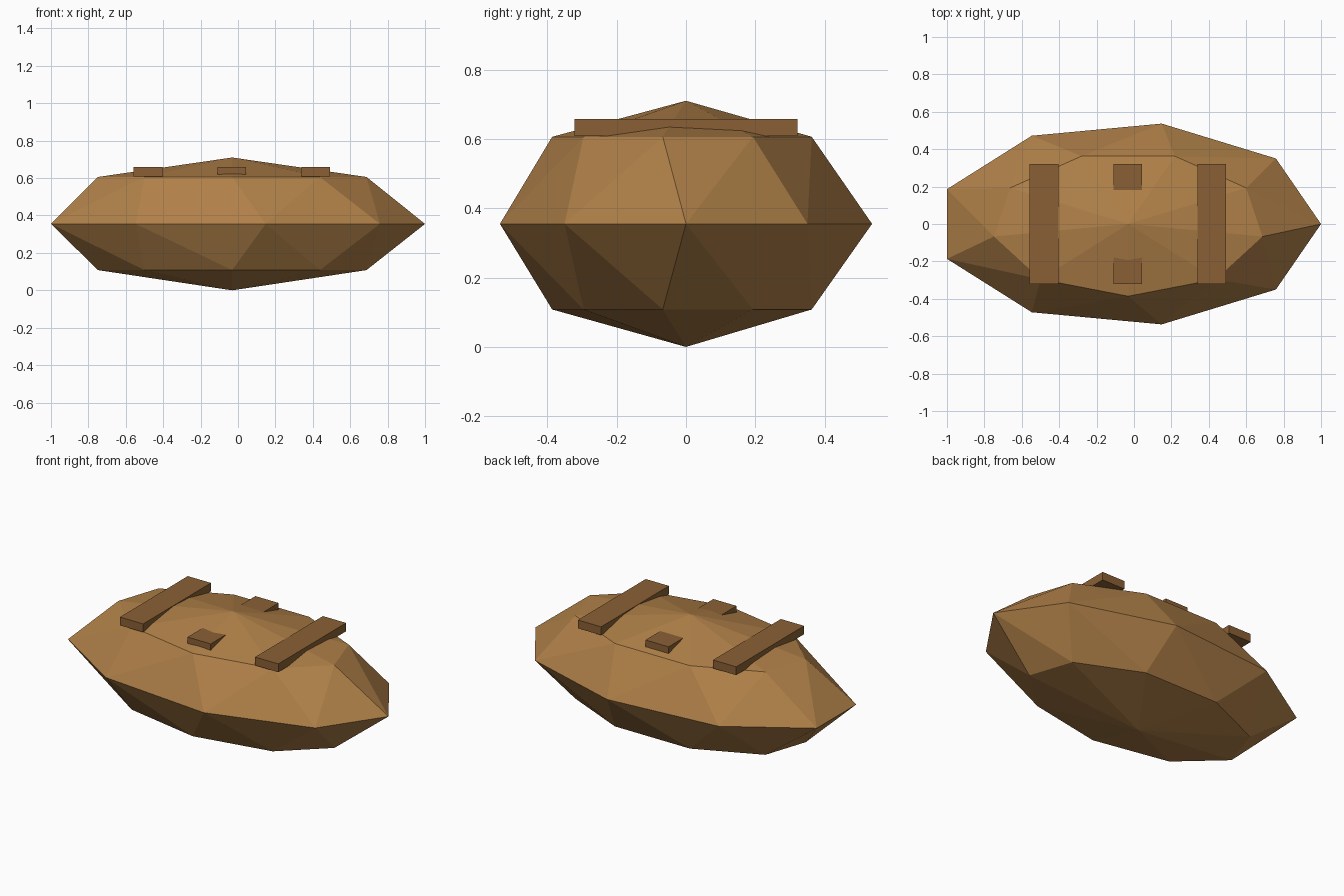
import bpy
import bmesh
from math import cos, sin, radians

cube = bpy.data.objects.get("Cube")
if cube:
    bpy.data.objects.remove(cube)


def make_material(name, color):
    mat = bpy.data.materials.new(name)
    mat.use_nodes = True
    mat.diffuse_color = color
    mat.node_tree.nodes["Principled BSDF"].inputs["Base Color"].default_value = color
    return mat


def add_object(name, bm, mat):
    bmesh.ops.recalc_face_normals(bm, faces=bm.faces)
    mesh = bpy.data.meshes.new(name)
    bm.to_mesh(mesh)
    bm.free()
    mesh.materials.append(mat)
    obj = bpy.data.objects.new(name, mesh)
    bpy.context.collection.objects.link(obj)
    return obj


SIDES = 9
CENTER_X = -0.031
light_wood = make_material("light wood", (0.434, 0.216, 0.065, 1))
dark_wood = make_material("dark wood", (0.254, 0.117, 0.035, 1))

# Faceted hull: a wide waist and two smaller, slightly twisted rings
bm = bmesh.new()


def ring(rx, ry, z, twist):
    angles = [radians(twist + 360 * i / SIDES) for i in range(SIDES)]
    return [bm.verts.new((CENTER_X + rx * cos(a), ry * sin(a), z)) for a in angles]


waist = ring(1.031, 0.545, 0.355, 0)
for ring_z, tip_z in ((0.606, 0.71), (0.108, 0)):
    rim = ring(0.729, 0.386, ring_z, -10)
    tip = bm.verts.new((CENTER_X, 0, tip_z))
    for i in range(SIDES):
        j = (i + 1) % SIDES
        bm.faces.new((rim[i], waist[i], rim[j]))
        bm.faces.new((waist[i], waist[j], rim[j]))
        bm.faces.new((rim[i], rim[j], tip))
add_object("hull", bm, light_wood)

# Three equal planks across the top; the middle one is partly sunk in the hull
for name, x in (("right_plank", -0.482), ("middle_plank", -0.033), ("left_plank", 0.416)):
    bm = bmesh.new()
    bmesh.ops.create_cube(bm, size=1)
    bmesh.ops.scale(bm, vec=(0.154, 0.644, 0.05), verts=bm.verts)
    plank = add_object(name, bm, dark_wood)
    plank.location = (x, 0, 0.633)
